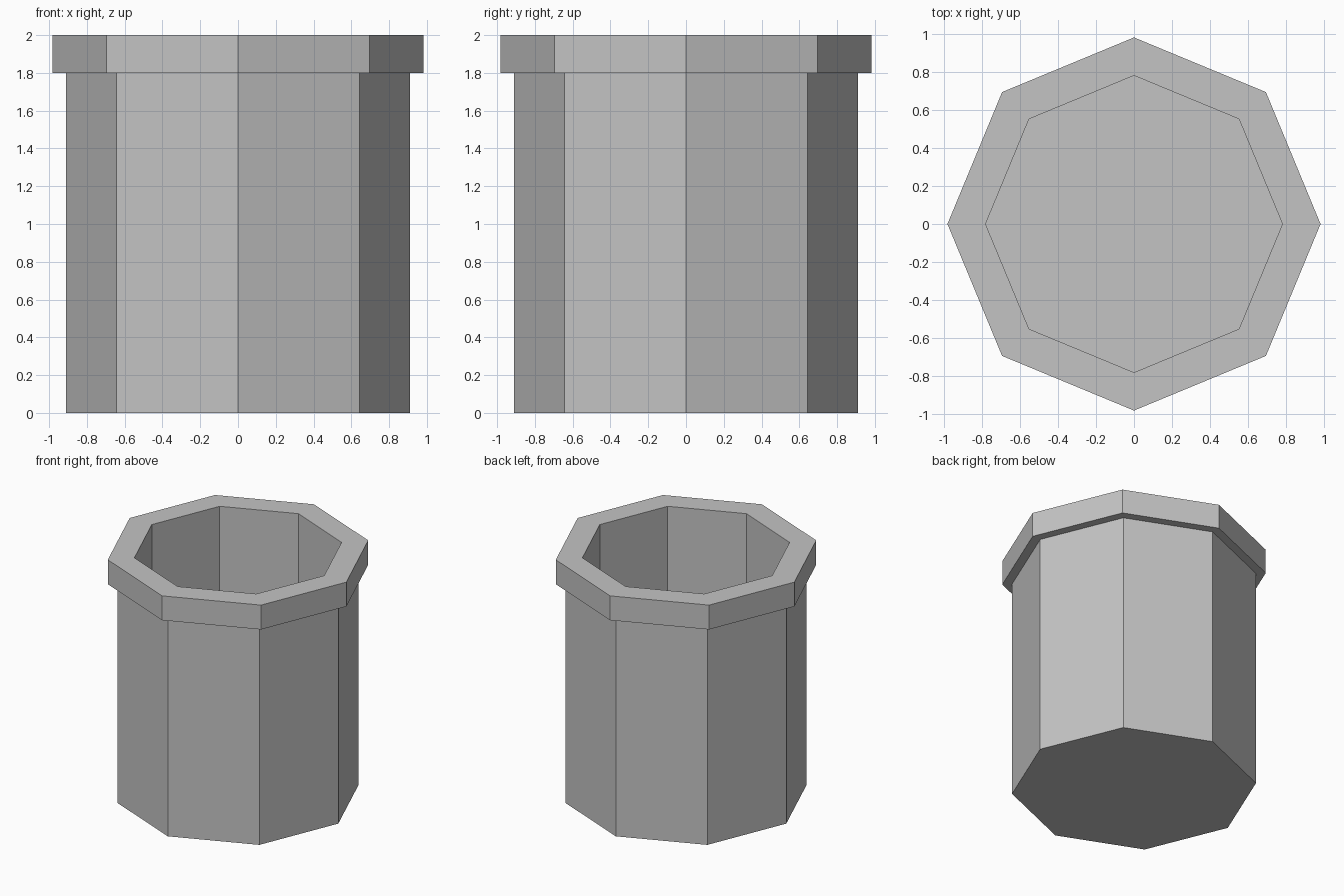
import bpy
import bmesh
from math import cos, sin, pi

if "Cube" in bpy.data.objects:
    bpy.data.objects.remove(bpy.data.objects["Cube"], do_unlink=True)

SIDES = 8
BODY_R, RIM_R, INNER_R = 0.91, 0.983, 0.782
RIM_Z, TOP_Z, FLOOR_Z = 1.8, 2.0, 0.13

# Single grey material
grey = bpy.data.materials.new("grey")
grey.use_nodes = True
color = (0.55, 0.55, 0.55, 1)
grey.diffuse_color = color
grey.node_tree.nodes["Principled BSDF"].inputs["Base Color"].default_value = color


def lathe(name, profile):
    """Turn a (radius, height) profile into a flat-sided solid, capped at both ends."""
    bm = bmesh.new()
    rings = [[bm.verts.new((r * cos(2 * pi * i / SIDES), r * sin(2 * pi * i / SIDES), z))
              for i in range(SIDES)] for r, z in profile]
    for low, high in zip(rings, rings[1:]):
        for i in range(SIDES):
            j = (i + 1) % SIDES
            bm.faces.new((low[i], low[j], high[j], high[i]))
    bm.faces.new(rings[0][::-1])
    bm.faces.new(rings[-1])
    bmesh.ops.recalc_face_normals(bm, faces=bm.faces)
    mesh = bpy.data.meshes.new(name)
    bm.to_mesh(mesh)
    bm.free()
    mesh.materials.append(grey)
    obj = bpy.data.objects.new(name, mesh)
    bpy.context.collection.objects.link(obj)
    return obj


# Octagonal pot: outer wall, overhanging rim, inner wall and floor
lathe("octagonal_pot", [
    (BODY_R, 0),
    (BODY_R, RIM_Z),
    (RIM_R, RIM_Z),
    (RIM_R, TOP_Z),
    (INNER_R, TOP_Z),
    (INNER_R, FLOOR_Z),
])
